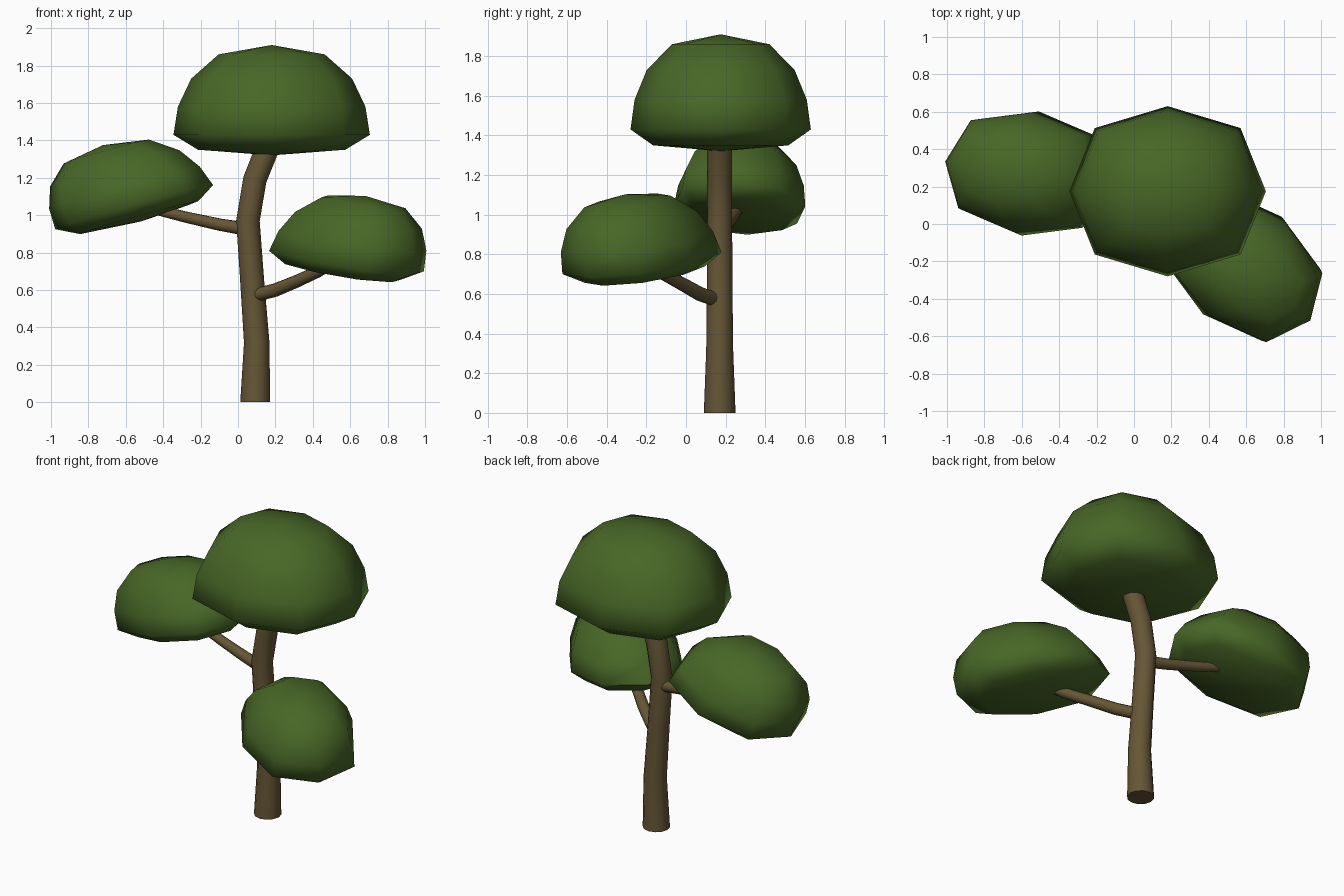
import bpy, bmesh, math
from mathutils import Vector, Euler

cube = bpy.data.objects.get("Cube")
if cube:
    bpy.data.objects.remove(cube)


def make_material(name, rgb):
    mat = bpy.data.materials.new(name)
    mat.use_nodes = True
    mat.diffuse_color = (*rgb, 1)
    mat.node_tree.nodes["Principled BSDF"].inputs["Base Color"].default_value = (*rgb, 1)
    return mat


leaf_green = make_material("leaf green", (0.065, 0.135, 0.02))
bark_brown = make_material("bark brown", (0.13, 0.093, 0.036))


def finish(bm, name, mat):
    bmesh.ops.recalc_face_normals(bm, faces=bm.faces)
    mesh = bpy.data.meshes.new(name)
    bm.to_mesh(mesh)
    bm.free()
    mesh.materials.append(mat)
    obj = bpy.data.objects.new(name, mesh)
    bpy.context.collection.objects.link(obj)
    bpy.ops.object.select_all(action='DESELECT')
    obj.select_set(True)
    bpy.context.view_layer.objects.active = obj
    bpy.ops.object.shade_smooth_by_angle(angle=math.radians(75))
    return obj


def bridge(bm, rings):
    for a, b in zip(rings, rings[1:]):
        n = len(a)
        for i in range(n):
            j = (i + 1) % n
            bm.faces.new((a[i], a[j], b[j], b[i]))


# Dome outline: radius factor and height above the rim
DOME = [(0.75, -0.08), (1, 0), (0.955, 0.15), (0.82, 0.30), (0.54, 0.43)]


def canopy(name, centre, rx, ry, height, tilt=0, turn=0, lean=0):
    """Eight-sided dome; lean slides its top toward the lowered side."""
    bm = bmesh.new()
    rotation = Euler((0, math.radians(tilt), math.radians(turn))).to_matrix()

    def vert(x, y, h):
        z = h * height
        return bm.verts.new(Vector(centre) + rotation @ Vector((x + lean * z, y, z)))

    rings = []
    for r, h in DOME:
        ring = []
        for i in range(8):
            a = i * math.pi / 4
            k = r * (1.05 if i % 2 else 1)
            ring.append(vert(k * rx * math.cos(a), k * ry * math.sin(a), h))
        rings.append(ring)
    bridge(bm, rings)
    for ring, h in ((rings[0], -0.11), (rings[-1], 0.48)):
        tip = vert(0, 0, h)
        for i in range(8):
            bm.faces.new((ring[i], ring[(i + 1) % 8], tip))
    return finish(bm, name, leaf_green)


def limb(name, path, sides=12):
    """Tapered tube through (x, y, z, radius) points."""
    bm = bmesh.new()
    pts = [Vector(p[:3]) for p in path]
    rings = []
    for i, p in enumerate(pts):
        along = pts[min(i + 1, len(pts) - 1)] - pts[max(i - 1, 0)]
        if i == 0 and p.z == 0:
            along = Vector((0, 0, 1))
        turn = Vector((0, 0, 1)).rotation_difference(along.normalized())
        ring = []
        for s in range(sides):
            a = s * math.tau / sides
            offset = Vector((math.cos(a), math.sin(a), 0)) * path[i][3]
            ring.append(bm.verts.new(p + turn @ offset))
        rings.append(ring)
    bridge(bm, rings)
    bm.faces.new(rings[0])
    bm.faces.new(rings[-1])
    return finish(bm, name, bark_brown)


# Trunk and two side branches
limb("trunk", [(0.092, 0.17, 0, 0.08), (0.1, 0.17, 0.32, 0.068),
               (0.075, 0.17, 0.66, 0.064), (0.053, 0.17, 0.97, 0.063),
               (0.09, 0.17, 1.19, 0.063), (0.15, 0.17, 1.34, 0.063),
               (0.18, 0.17, 1.42, 0.06)])
limb("left_branch", [(0.105, 0.14, 0.575, 0.036), (0.2, 0.07, 0.6, 0.036),
                     (0.31, -0.01, 0.645, 0.034), (0.43, -0.11, 0.7, 0.032),
                     (0.48, -0.15, 0.73, 0.031)])
limb("right_branch", [(0.05, 0.18, 0.925, 0.036), (-0.1, 0.205, 0.95, 0.033),
                      (-0.28, 0.235, 0.99, 0.03), (-0.42, 0.26, 1.025, 0.028)])

# Foliage
canopy("top_canopy", (0.18, 0.175, 1.43), 0.525, 0.455, 1)
canopy("left_canopy", (0.58, -0.222, 0.755), 0.452, 0.335, 0.76,
       tilt=9.4, turn=-39, lean=0.2)
canopy("right_canopy", (-0.555, 0.27, 1.043), 0.442, 0.335, 0.76,
       tilt=15.5, turn=172, lean=0.2)
